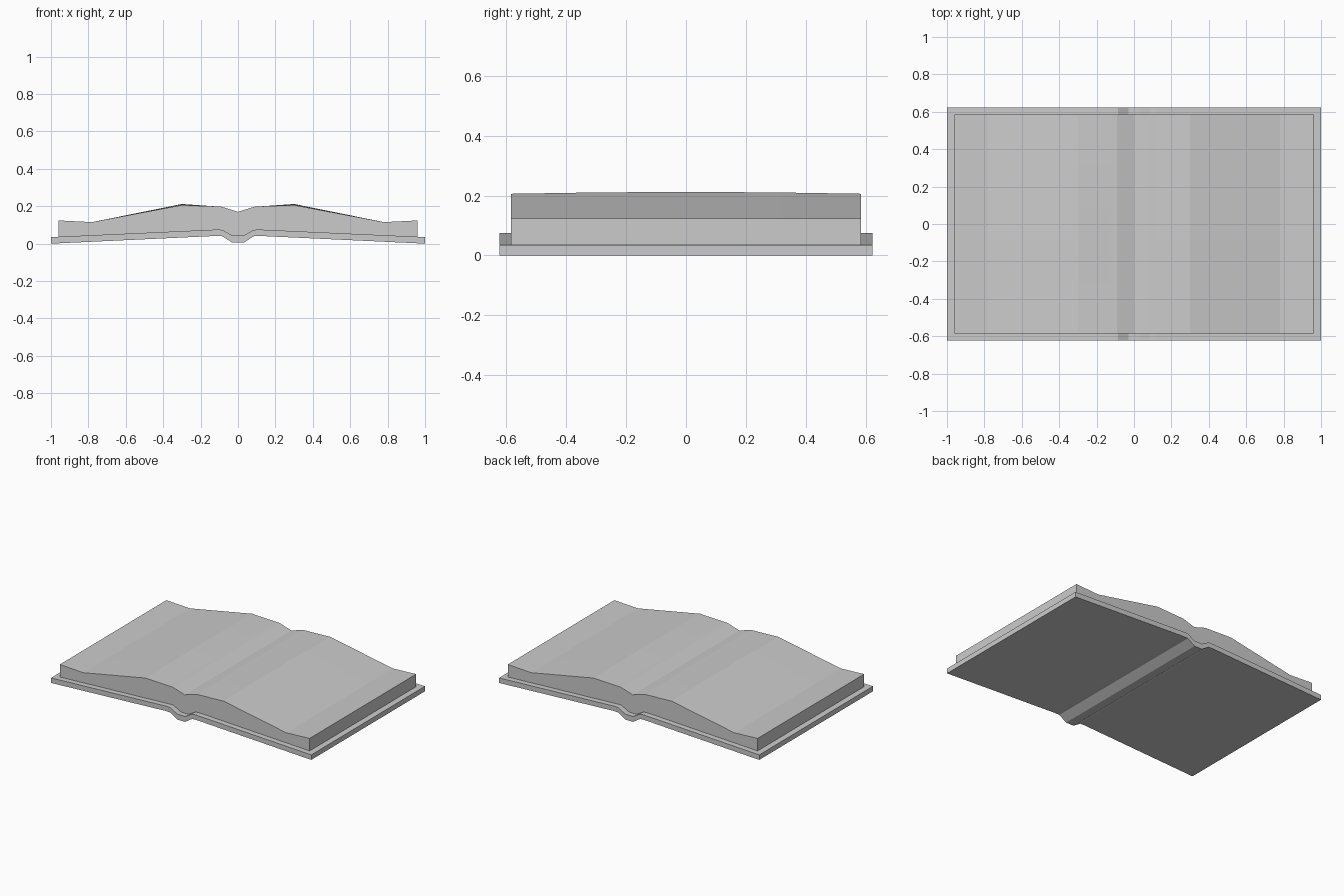
import bpy

if "Cube" in bpy.data.objects:
    bpy.data.objects.remove(bpy.data.objects["Cube"])

# Half profiles (x, z) from the spine outwards
COVER_BOTTOM = [(0, 0.005), (0.03, 0.005), (0.085, 0.04), (0.12, 0.041), (1.0, 0.0)]
COVER_TOP = [(0, 0.043), (0.03, 0.043), (0.085, 0.074), (0.12, 0.075), (1.0, 0.035)]
PAGE_TOP = [(0, 0.17), (0.09, 0.198), (0.3, 0.206), (0.78, 0.115), (0.96, 0.124)]


def height(profile, x):
    """Linear interpolation along a half profile."""
    x = abs(x)
    for (x0, z0), (x1, z1) in zip(profile, profile[1:]):
        if x <= x1:
            return z0 + (z1 - z0) * (x - x0) / (x1 - x0)
    return profile[-1][1]


def slab(name, bottom, top, half_width, ys, bump=None):
    """Closed sheet between two mirrored profiles, lofted along y."""
    half = sorted({p[0] for p in bottom + top if p[0] < half_width} | {half_width})
    xs = [-x for x in reversed(half) if x > 0] + half
    n, m = len(xs), len(ys)
    verts = []
    for profile in (bottom, top):
        for y in ys:
            for x in xs:
                z = height(profile, x)
                if bump and profile is top:
                    z += bump(x, y)
                verts.append((x, y, z))

    def b(j, i):
        return j * n + i

    def t(j, i):
        return n * m + j * n + i

    faces = []
    for j in range(m - 1):
        for i in range(n - 1):
            faces.append((t(j, i), t(j, i + 1), t(j + 1, i + 1), t(j + 1, i)))
            faces.append((b(j, i), b(j + 1, i), b(j + 1, i + 1), b(j, i + 1)))
        faces.append((b(j, 0), t(j, 0), t(j + 1, 0), b(j + 1, 0)))
        faces.append((b(j, n - 1), b(j + 1, n - 1), t(j + 1, n - 1), t(j, n - 1)))
    for i in range(n - 1):
        faces.append((b(0, i), b(0, i + 1), t(0, i + 1), t(0, i)))
        faces.append((b(m - 1, i), t(m - 1, i), t(m - 1, i + 1), b(m - 1, i + 1)))
    mesh = bpy.data.meshes.new(name)
    mesh.from_pydata(verts, [], faces)
    mesh.update()
    obj = bpy.data.objects.new(name, mesh)
    bpy.context.collection.objects.link(obj)
    return obj


def page_bump(x, y):
    """Slight swell of the pages towards the middle of the sheet."""
    return 0.006 * (1 - (y / 0.585) ** 2) if abs(abs(x) - 0.3) < 0.01 else 0.0


# Cover with folded spine
slab("cover", COVER_BOTTOM, COVER_TOP, 1.0, [-0.624, 0.624])

# Open page block resting on the cover
slab("pages", COVER_TOP, PAGE_TOP, 0.96,
     [-0.585, -0.31, -0.08, 0.08, 0.31, 0.585], page_bump)
